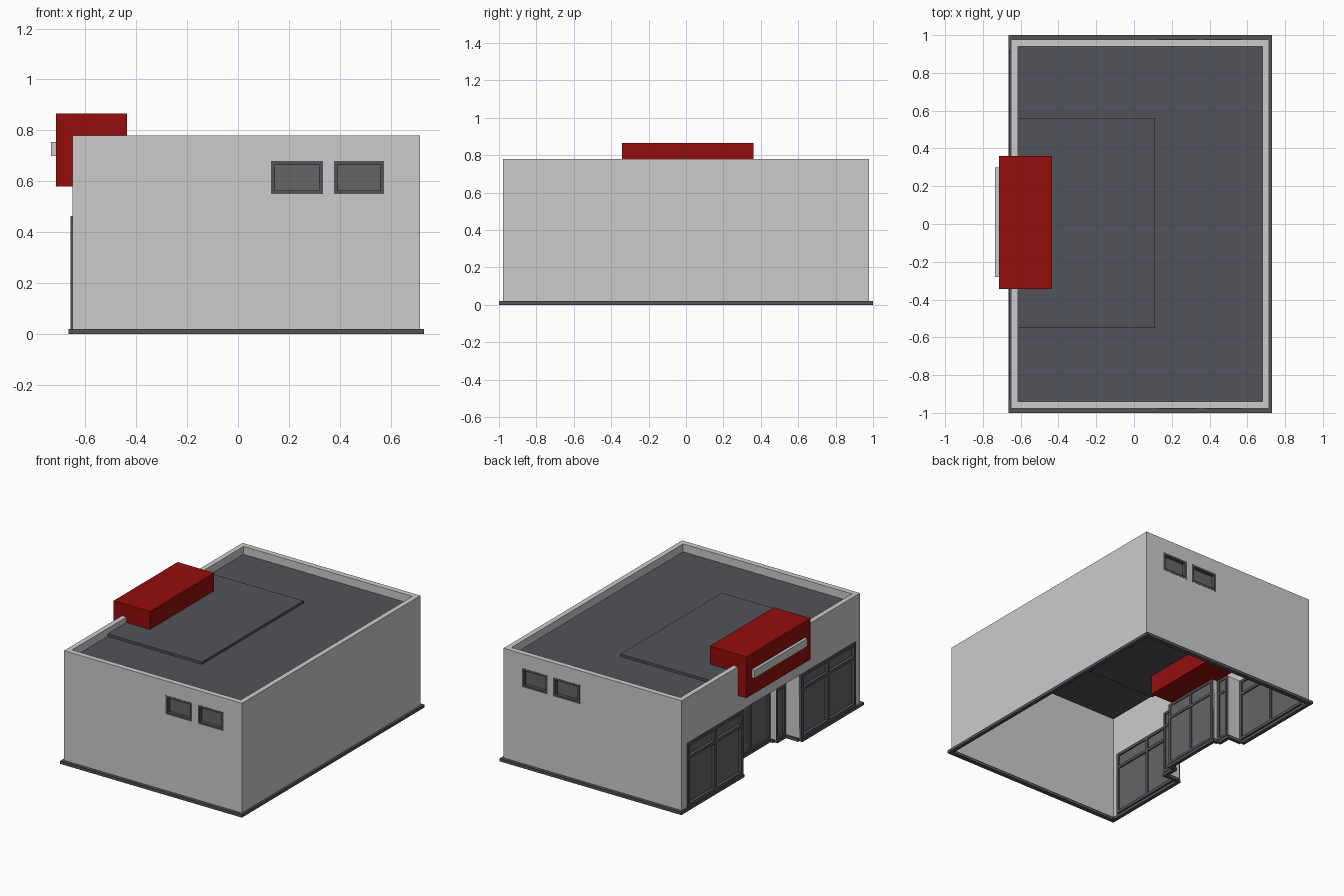
import bpy, bmesh

if "Cube" in bpy.data.objects:
    bpy.data.objects.remove(bpy.data.objects["Cube"])

def material(name, col):
    m = bpy.data.materials.new(name)
    m.diffuse_color = (*col, 1)
    m.use_nodes = True
    m.node_tree.nodes["Principled BSDF"].inputs["Base Color"].default_value = m.diffuse_color
    return m

DARK = material("dark_trim", (0.085, 0.085, 0.105))
RED = material("sign_red", (0.30, 0.004, 0.004))
GLASS = material("window_glass", (0.13, 0.13, 0.13))

def finish(name, bm, mat=None):
    bmesh.ops.remove_doubles(bm, verts=bm.verts, dist=1e-5)
    me = bpy.data.meshes.new(name)
    bm.to_mesh(me)
    bm.free()
    ob = bpy.data.objects.new(name, me)
    bpy.context.collection.objects.link(ob)
    if mat:
        me.materials.append(mat)
    return ob

def boxes(name, specs, mat=None):
    """One object from boxes given as (x0, x1, y0, y1, z0, z1)."""
    bm = bmesh.new()
    for a, b, c, d, e, f in specs:
        part = bmesh.ops.create_cube(bm, size=1)["verts"]
        bmesh.ops.scale(bm, vec=(b - a, d - c, f - e), verts=part)
        bmesh.ops.translate(bm, vec=((a + b) / 2, (c + d) / 2, (e + f) / 2), verts=part)
    me_bm = bm
    me = bpy.data.meshes.new(name)
    me_bm.to_mesh(me)
    me_bm.free()
    ob = bpy.data.objects.new(name, me)
    bpy.context.collection.objects.link(ob)
    if mat:
        me.materials.append(mat)
    return ob

def sheet(bm, axis, pos, sign, rect, holes=()):
    """Flat wall at axis=pos facing sign; rect and holes are (u0, u1, v0, v1)."""
    us = sorted({rect[0], rect[1], *[u for h in holes for u in h[:2]]})
    vs = sorted({rect[2], rect[3], *[v for h in holes for v in h[2:]]})
    def pt(u, v):
        return {"x": (pos, u, v), "y": (u, pos, v), "z": (u, v, pos)}[axis]
    flip = (sign < 0) != (axis == "y")
    for u0, u1 in zip(us, us[1:]):
        for v0, v1 in zip(vs, vs[1:]):
            cu, cv = (u0 + u1) / 2, (v0 + v1) / 2
            if any(h[0] < cu < h[1] and h[2] < cv < h[3] for h in holes):
                continue
            pts = [pt(u0, v0), pt(u1, v0), pt(u1, v1), pt(u0, v1)]
            bm.faces.new([bm.verts.new(p) for p in (pts[::-1] if flip else pts)])

def window(name, axis, face, sign, rect, w, depth, mull=(), rails=()):
    """Frame bars with a glass sheet set back from the face."""
    u0, u1, v0, v1 = rect
    back = face - sign * depth
    lo, hi = min(face, back), max(face, back)
    bars = [(u0, u0 + w, v0, v1), (u1 - w, u1, v0, v1),
            (u0 + w, u1 - w, v0, v0 + w), (u0 + w, u1 - w, v1 - w, v1)]
    bars += [(m - w / 2, m + w / 2, v0 + w, v1 - w) for m in mull]
    bars += [(u0 + w, u1 - w, r - w / 2, r + w / 2) for r in rails]
    boxes(name + "_frame", [(lo, hi, *b) if axis == "x" else (*b[:2], lo, hi, *b[2:])
                            for b in bars], DARK)
    bm = bmesh.new()
    sheet(bm, axis, face - sign * depth * 0.7, sign, (u0 + w, u1 - w, v0 + w, v1 - w))
    finish(name + "_glass", bm, GLASS)

# Main dimensions
X0, X1, Y, TOP = -0.65, 0.715, 0.978, 0.78
IX0, IX1, IY, ROOF = -0.615, 0.68, 0.94, 0.725
BASE, HEAD = 0.02, 0.463
R0, R1 = -0.325, 0.31            # entrance recess
D0, D1 = -0.22, 0.215            # door bay
XS, XD = -0.535, -0.49           # recess and door bay depth
high_windows = [(0.13, 0.333, 0.55, 0.68), (0.377, 0.573, 0.55, 0.68)]
shop_windows = [(-0.925, R0, BASE, HEAD), (R1, 0.92, BASE, HEAD)]

# Outer walls with window openings
bm = bmesh.new()
for s in (-1, 1):
    sheet(bm, "y", s * Y, s, (X0, X1, BASE, TOP), high_windows)
sheet(bm, "x", X1, 1, (-Y, Y, BASE, TOP))
sheet(bm, "x", X0, -1, (-Y, Y, BASE, TOP), shop_windows + [(R0, R1, BASE, HEAD)])
# Parapet top and inner faces
sheet(bm, "z", TOP, 1, (X0, X1, -Y, Y), [(IX0, IX1, -IY, IY)])
for s in (-1, 1):
    sheet(bm, "y", s * IY, -s, (IX0, IX1, ROOF, TOP))
sheet(bm, "x", IX0, 1, (-IY, IY, ROOF, TOP))
sheet(bm, "x", IX1, -1, (-IY, IY, ROOF, TOP))
# Recessed entrance sides and ceiling
for y, d, s in ((R0, D0, 1), (R1, D1, -1)):
    sheet(bm, "y", y, s, (X0, XS, BASE, HEAD))
    sheet(bm, "y", d, s, (XS, XD, BASE, HEAD))
sheet(bm, "z", HEAD, -1, (X0, XS, R0, R1))
sheet(bm, "z", HEAD, -1, (XS, XD, D0, D1))
finish("walls", bm)

# Roof deck and raised slab
bm = bmesh.new()
sheet(bm, "z", ROOF, 1, (IX0, IX1, -IY, IY))
finish("roof_deck", bm, DARK)
boxes("roof_slab", [(IX0, 0.11, -0.55, 0.56, 0.715, 0.742)], DARK)

# Plinth following the footprint
t = 0.012
boxes("plinth", [
    (-0.665, 0.73, -1, -0.97, 0, BASE), (-0.665, 0.73, 0.97, 1, 0, BASE),
    (0.705, 0.73, -0.97, 0.97, 0, BASE),
    (-0.665, -0.64, -0.97, R0, 0, BASE), (-0.665, -0.64, R1, 0.97, 0, BASE),
    (-0.64, XS + t, R0 - t, R0 + t, 0, BASE), (-0.64, XS + t, R1 - t, R1 + t, 0, BASE),
    (XS - t, XS + t, R0 + t, D0, 0, BASE), (XS - t, XS + t, D1, R1 - t, 0, BASE),
    (XS + t, XD + t, D0 - t, D0 + t, 0, BASE), (XS + t, XD + t, D1 - t, D1 + t, 0, BASE),
    (XD - t, XD + t, D0 + t, D1 - t, 0, BASE)], DARK)

# High side windows on front and back
for s, side in ((-1, "front"), (1, "back")):
    for i, r in enumerate(high_windows):
        window(f"{side}_window_{i + 1}", "y", s * (Y + 0.001), s, r, 0.015, 0.035)

# Shop windows, entrance side lights and doors
for i, r in enumerate(shop_windows):
    window(f"shop_window_{i + 1}", "x", -0.658, -1, r, 0.02, 0.03,
           [(r[0] + r[1]) / 2], [0.36])
window("side_light_1", "x", XS - 0.005, -1, (R0, D0, BASE, HEAD), 0.018, 0.02, (), [0.36])
window("side_light_2", "x", XS - 0.005, -1, (D1, R1, BASE, HEAD), 0.018, 0.02, (), [0.36])
window("entrance_doors", "x", XD - 0.005, -1, (D0, D1, BASE, HEAD), 0.018, 0.02,
       [(D0 + D1) / 2], [0.36])

# Sign box with a plain raised strip
boxes("sign_box", [(-0.715, -0.435, -0.343, 0.36, 0.58, 0.866)], RED)
boxes("sign_strip", [(-0.735, -0.714, -0.28, 0.30, 0.70, 0.755)])
